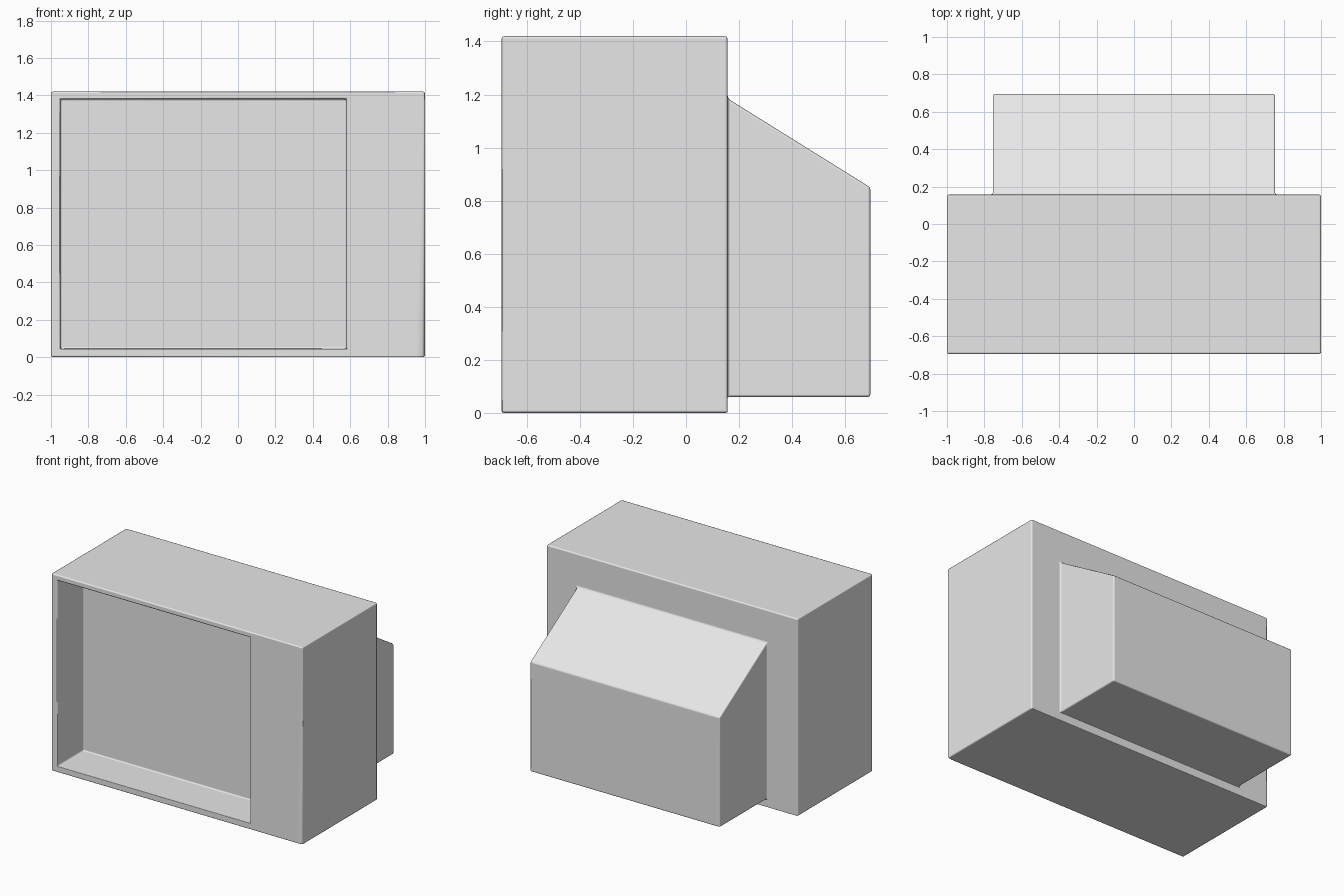
import bpy
import bmesh

# Remove the default object
cube = bpy.data.objects.get("Cube")
if cube:
    bpy.data.objects.remove(cube, do_unlink=True)

# Plain grey finish
GREY = (0.8, 0.8, 0.8, 1.0)
grey = bpy.data.materials.new("plain_grey")
grey.use_nodes = True
grey.diffuse_color = GREY
grey.node_tree.nodes["Principled BSDF"].inputs["Base Color"].default_value = GREY

FRONT, BACK, REAR, RECESS = -0.695, 0.157, 0.695, -0.4


def rectangle(x0, x1, z0, z1, y):
    """Four corners of an upright rectangle at depth y."""
    return [(x0, y, z0), (x1, y, z0), (x1, y, z1), (x0, y, z1)]


# Loops running from the recess floor, around the case, to the rear of the housing
loops = [
    rectangle(-0.95, 0.58, 0.045, 1.38, RECESS),   # recess floor
    rectangle(-0.95, 0.58, 0.045, 1.38, FRONT),    # recess mouth
    rectangle(-1, 1, 0, 1.42, FRONT),              # case front
    rectangle(-1, 1, 0, 1.42, BACK),               # case back
    rectangle(-0.755, 0.755, 0.06, 1.185, BACK),   # housing base
    rectangle(-0.755, 0.755, 0.06, 0.85, REAR),    # housing rear
]

# Skin neighbouring loops and cap both ends
bm = bmesh.new()
rings = [[bm.verts.new(p) for p in loop] for loop in loops]
for a, b in zip(rings, rings[1:]):
    for i in range(4):
        j = (i + 1) % 4
        bm.faces.new((a[i], a[j], b[j], b[i]))
bm.faces.new(rings[0])
bm.faces.new(rings[-1])
bmesh.ops.recalc_face_normals(bm, faces=bm.faces)
for face in bm.faces:
    face.smooth = True

mesh = bpy.data.meshes.new("monitor_case")
bm.to_mesh(mesh)
bm.free()
mesh.materials.append(grey)
case = bpy.data.objects.new("monitor_case", mesh)
bpy.context.collection.objects.link(case)

# Small rounded edges
bevel = case.modifiers.new("rounded_edges", "BEVEL")
bevel.width = 0.01
bevel.segments = 2
bevel.limit_method = "ANGLE"
bevel.harden_normals = True
